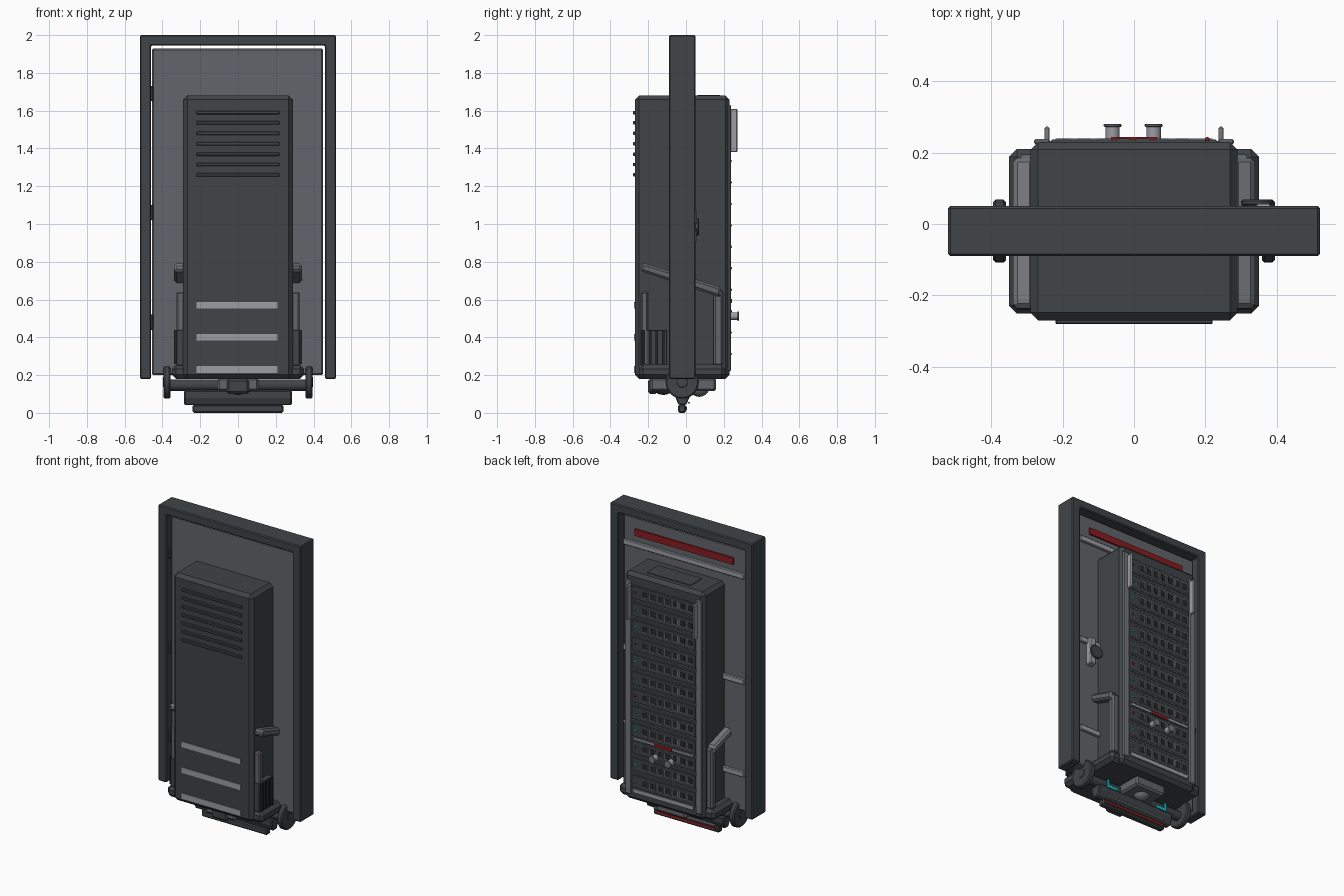
import bpy
import bmesh
from math import radians
from mathutils import Matrix, Vector

old = bpy.data.objects.get("Cube")
if old:
    bpy.data.objects.remove(old, do_unlink=True)


def material(name, color):
    m = bpy.data.materials.new(name)
    m.use_nodes = True
    m.diffuse_color = (*color, 1)
    m.node_tree.nodes["Principled BSDF"].inputs["Base Color"].default_value = (*color, 1)
    return m


SHELL = material("dark slate", (0.05, 0.058, 0.064))
DOOR = material("medium grey", (0.12, 0.13, 0.145))
STEEL = material("light grey", (0.33, 0.34, 0.37))
TRIM = material("trim grey", (0.17, 0.18, 0.195))
BLACK = material("near black", (0.017, 0.02, 0.022))
RED = material("dark red", (0.25, 0.012, 0.015))
CYAN = material("bright cyan", (0.01, 0.5, 0.58))
TEAL = material("teal", (0.02, 0.22, 0.22))


def finish(bm, name, mat, bevel=0, smooth=False):
    bmesh.ops.recalc_face_normals(bm, faces=bm.faces)
    mesh = bpy.data.meshes.new(name)
    bm.to_mesh(mesh)
    bm.free()
    mesh.materials.append(mat)
    ob = bpy.data.objects.new(name, mesh)
    bpy.context.collection.objects.link(ob)
    if bevel:
        mod = ob.modifiers.new("Bevel", "BEVEL")
        mod.width = bevel
        mod.segments = 1
        mod.limit_method = "ANGLE"
    if smooth:
        bpy.ops.object.select_all(action="DESELECT")
        ob.select_set(True)
        bpy.context.view_layer.objects.active = ob
        bpy.ops.object.shade_smooth_by_angle(angle=radians(35))
    return ob


def box(name, mat, x, y, z, bevel=0):
    """Box from (low, high) ranges on each axis."""
    bm = bmesh.new()
    size = [r[1] - r[0] for r in (x, y, z)]
    mid = Vector([(r[0] + r[1]) / 2 for r in (x, y, z)])
    bmesh.ops.create_cube(bm, size=1, matrix=Matrix.Translation(mid) @ Matrix.Diagonal((*size, 1)))
    return finish(bm, name, mat, bevel)


def prism(name, mat, points, low, high, axis, bevel=0):
    """Extrude a profile along x (points are y, z) or y (points are x, z)."""
    bm = bmesh.new()
    verts = [bm.verts.new((low, a, b) if axis == "x" else (a, low, b)) for a, b in points]
    face = bm.faces.new(verts)
    ext = bmesh.ops.extrude_face_region(bm, geom=[face])
    move = Vector((high - low, 0, 0) if axis == "x" else (0, high - low, 0))
    bmesh.ops.translate(bm, vec=move, verts=[v for v in ext["geom"] if isinstance(v, bmesh.types.BMVert)])
    return finish(bm, name, mat, bevel)


def cylinder(name, mat, center, radius, depth, axis, bevel=0, sides=32):
    bm = bmesh.new()
    turn = Matrix.Rotation(radians(90), 4, "Y" if axis == "x" else "X")
    bmesh.ops.create_cone(bm, cap_ends=True, segments=sides, radius1=radius, radius2=radius,
                          depth=depth, matrix=Matrix.Translation(center) @ turn)
    return finish(bm, name, mat, bevel, True)


def ball(name, mat, center, radius):
    bm = bmesh.new()
    bmesh.ops.create_uvsphere(bm, u_segments=24, v_segments=12, radius=radius,
                              matrix=Matrix.Translation(center))
    return finish(bm, name, mat, 0, True)


def span(s, a, b):
    return tuple(sorted((s * a, s * b)))


# Door frame and door leaf
prism("door_frame", SHELL, [(-0.52, 0.18), (-0.52, 2), (0.52, 2), (0.52, 0.18), (0.46, 0.18),
                            (0.46, 1.945), (-0.46, 1.945), (-0.46, 0.18)], -0.09, 0.05, "y", 0.006)
box("door_leaf", DOOR, (-0.455, 0.45), (-0.05, 0.012), (0.2, 1.93), 0.008)
box("door_red_bar", RED, (-0.36, 0.36), (0.01, 0.022), (1.81, 1.855))
for z in (1.755, 1.06, 0.45):
    box("door_crossbar", STEEL, (-0.44, 0.44), (0.01, 0.03), (z - 0.018, z + 0.018), 0.004)
for z in (1.69, 1.06, 0.48):
    box("hinge", SHELL, (-0.47, -0.448), (-0.065, -0.03), (z - 0.04, z + 0.04), 0.004)

# Door handle
box("handle_plate", STEEL, (0.34, 0.385), (0.01, 0.056), (0.9, 1.08), 0.006)
box("handle_lever", TRIM, (0.3, 0.39), (0.05, 0.062), (0.975, 1.0), 0.004)
cylinder("handle_knob", SHELL, (0.345, 0.06, 0.985), 0.045, 0.016, "y", 0.004)

# Cabinet and its base collar
box("cabinet", SHELL, (-0.29, 0.29), (-0.27, 0.23), (0.18, 1.68), 0.022)
box("base_collar", SHELL, (-0.35, 0.35), (-0.25, 0.21), (0.18, 0.255), 0.022)
box("roof_plate", SHELL, (-0.16, 0.16), (0.06, 0.18), (1.678, 1.684))

# Front louvres and light strips
for i in range(7):
    z = 1.26 + i * 0.055
    box("front_louvre", SHELL, (-0.22, 0.22), (-0.28, -0.265), (z - 0.009, z + 0.009), 0.003)
for z in (0.57, 0.4, 0.23):
    box("front_strip", STEEL, (-0.22, 0.21), (-0.276, -0.265), (z - 0.018, z + 0.018))

# Side fittings, wheels and rack rails, mirrored
for s in (-1, 1):
    bar = [(-0.24, 0.75), (-0.235, 0.79), (-0.21, 0.79), (0.185, 0.665), (0.185, 0.61), (0.16, 0.62)]
    prism("side_sloped_bar", TRIM if s < 0 else DOOR, bar, s * 0.28, s * 0.338, "x", 0.012)
    box("side_rear_column", DOOR, span(s, 0.28, 0.325), (0.145, 0.195), (0.25, 0.65), 0.01)
    box("side_front_panel", DOOR, span(s, 0.28, 0.326), (-0.237, -0.2), (0.25, 0.64), 0.008)
    box("side_vent_block", SHELL, span(s, 0.28, 0.326), (-0.24, -0.1), (0.25, 0.44), 0.004)
    for i in range(4):
        y = -0.225 + i * 0.035
        box("side_vent_fin", BLACK, span(s, 0.32, 0.338), (y - 0.007, y + 0.007), (0.26, 0.44))
    cylinder("wheel", SHELL, (s * 0.376, -0.02, 0.163), 0.088, 0.036, "x", 0.007)
    cylinder("wheel_hub", SHELL, (s * 0.39, -0.02, 0.163), 0.03, 0.012, "x", 0.003)
    box("rack_rail", TRIM, span(s, 0.235, 0.28), (0.222, 0.238), (0.22, 1.63), 0.005)
    box("rack_grip", STEEL, span(s, 0.236, 0.251), (0.23, 0.273), (1.38, 1.61), 0.005)
    box("cyan_bracket", CYAN, span(s, 0.15, 0.23), (0.02, 0.028), (0.11, 0.13))
    box("cyan_bracket_leg", CYAN, span(s, 0.215, 0.23), (0.02, 0.028), (0.11, 0.165))

# Rack modules with a status lamp and seven sockets each
for row in range(12):
    z = 1.56 - row * 0.1135
    box("rack_module", SHELL, (-0.235, 0.235), (0.222, 0.234), (z - 0.047, z + 0.043), 0.004)
    box("module_lip", TRIM, (-0.23, 0.23), (0.225, 0.237), (z - 0.054, z - 0.047))
    lamp = RED if row % 3 == 0 else (TEAL if row % 2 else CYAN)
    ball("status_lamp", lamp, (0.205, 0.236, z), 0.007)
    for i in range(7):
        x = 0.135 - i * 0.055
        box("socket_rim", TRIM, (x - 0.021, x + 0.021), (0.23, 0.237), (z - 0.022, z + 0.022))
        box("socket", BLACK, (x - 0.017, x + 0.017), (0.235, 0.239), (z - 0.018, z + 0.018))

# Control strip, knobs and bottom vent on the rack
box("control_strip", STEEL, (-0.22, 0.22), (0.23, 0.24), (0.587, 0.6))
box("control_red_mark", RED, (-0.065, 0.065), (0.236, 0.243), (0.582, 0.602))
for x in (-0.06, 0.055):
    cylinder("knob_stem", STEEL, (x, 0.25, 0.512), 0.02, 0.05, "y")
    cylinder("knob_cap", TRIM, (x, 0.276, 0.512), 0.025, 0.008, "y", 0.002)
box("rack_bottom_vent", STEEL, (-0.22, 0.22), (0.23, 0.239), (0.238, 0.262))

# Axle, chassis and lower skid
cylinder("axle", SHELL, (0, -0.02, 0.147), 0.03, 0.73, "x")
box("chassis_block", DOOR, (-0.11, 0.11), (-0.19, 0.16), (0.115, 0.185), 0.012)
box("chassis_front_bumper", SHELL, (-0.06, 0.06), (-0.2, -0.15), (0.1, 0.18), 0.012)
ball("swivel_ball", TRIM, (0, 0.07, 0.14), 0.055)
ball("front_ball", SHELL, (0, -0.12, 0.165), 0.07)
prism("skid_body", SHELL, [(-0.055, 0.12), (-0.055, 0.08), (-0.04, 0.042), (0, 0.042),
                           (0.018, 0.08), (0.018, 0.12)], -0.285, 0.285, "x", 0.006)
box("skid_foot", SHELL, (-0.24, 0.24), (-0.042, 0.0), (0, 0.044), 0.008)
box("skid_red_strip", RED, (-0.22, 0.22), (-0.005, 0.005), (0.016, 0.03))
box("skid_light_strip", STEEL, (-0.22, 0.22), (0.01, 0.022), (0.05, 0.058))
